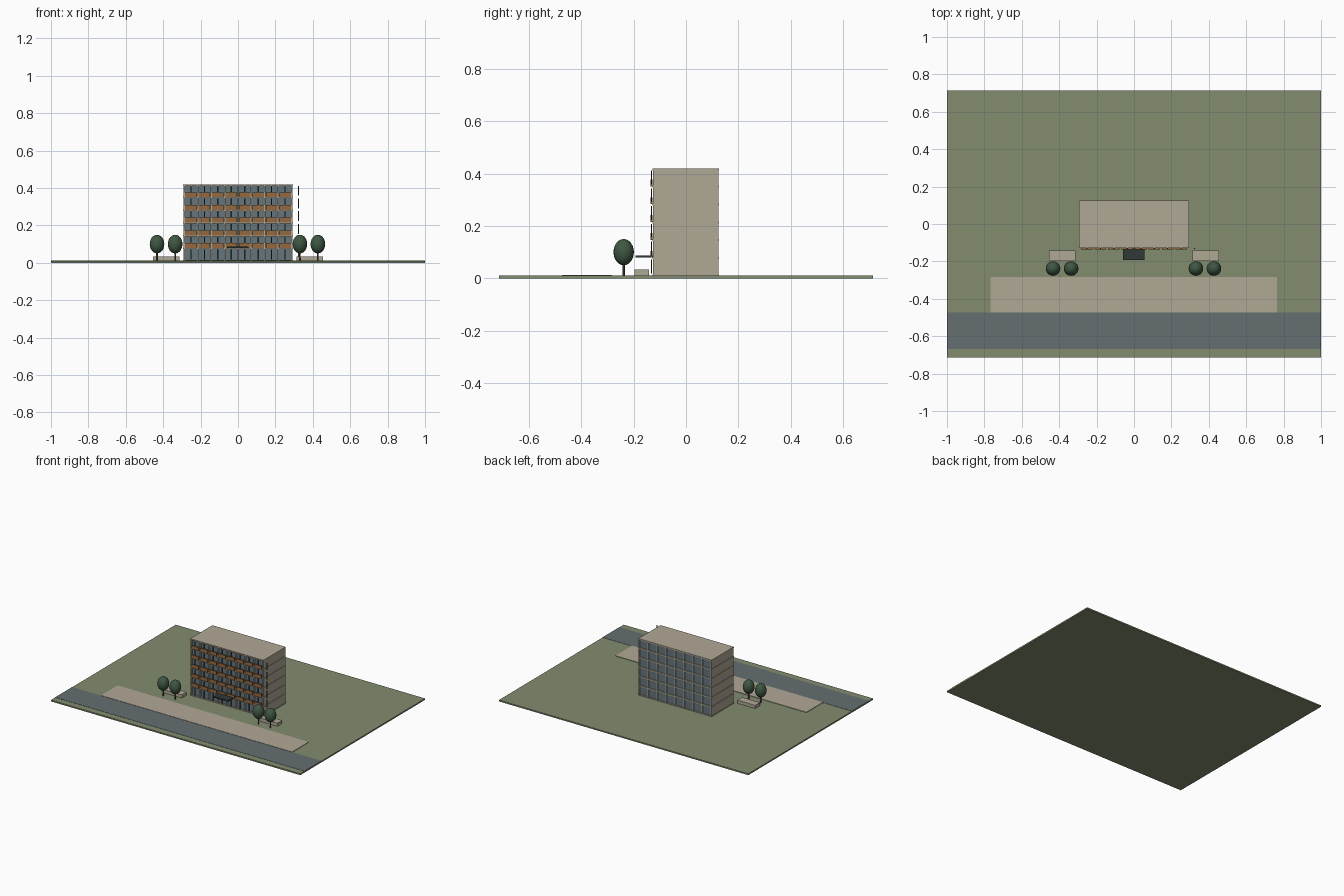
import bpy, bmesh
from mathutils import Matrix, Vector

if "Cube" in bpy.data.objects:
    bpy.data.objects.remove(bpy.data.objects["Cube"])


def material(name, hex_code):
    # sRGB hex to linear diffuse colour
    rgb = [int(hex_code[i:i + 2], 16) / 255 for i in (0, 2, 4)]
    lin = [c / 12.92 if c <= 0.04045 else ((c + 0.055) / 1.055) ** 2.4 for c in rgb]
    m = bpy.data.materials.new(name)
    m.diffuse_color = (*lin, 1)
    m.use_nodes = True
    m.node_tree.nodes["Principled BSDF"].inputs["Base Color"].default_value = m.diffuse_color
    return m


GRASS = material("grass green", "828C6E")
ASPHALT = material("asphalt grey", "656F71")
STONE = material("warm stone", "B0A896")
GLASS = material("window blue grey", "65757C")
WOOD = material("balcony brown", "95693F")
DARK = material("dark metal", "2E3A36")
LEAF = material("leaf green", "3E5742")
BARK = material("bark brown", "5E5143")


def finish(name, bm, mat):
    mesh = bpy.data.meshes.new(name)
    bm.to_mesh(mesh)
    bm.free()
    mesh.materials.append(mat)
    ob = bpy.data.objects.new(name, mesh)
    bpy.context.collection.objects.link(ob)
    return ob


def boxes(name, mat, spans):
    """One object from boxes given as (x0, x1, y0, y1, z0, z1)."""
    bm = bmesh.new()
    for x0, x1, y0, y1, z0, z1 in spans:
        centre = Vector(((x0 + x1) / 2, (y0 + y1) / 2, (z0 + z1) / 2))
        size = Matrix.Diagonal((x1 - x0, y1 - y0, z1 - z0, 1))
        bmesh.ops.create_cube(bm, size=1, matrix=Matrix.Translation(centre) @ size)
    return finish(name, bm, mat)


# Site
boxes("lawn", GRASS, [(-1, 1, -0.715, 0.715, 0, 0.01)])
boxes("road", ASPHALT, [(-1, 1, -0.667, -0.472, 0.005, 0.0115)])
boxes("forecourt", STONE, [(-0.768, 0.765, -0.473, -0.283, 0.005, 0.0135)])

# Building grid
BAYS, FLOORS = 8, 6
X0, BAY = -0.288, 0.072
Z0, STOREY = 0.01, 0.068
FRONT, BACK = -0.127, 0.125
column_x = [X0 + BAY * i for i in range(BAYS + 1)]
floor_z = [Z0 + STOREY * i for i in range(FLOORS + 1)]

boxes("glazed_core", GLASS, [(-0.286, 0.286, -0.118, 0.119, Z0, 0.414)])
boxes("side_walls", STONE,
      [(min(s * 0.284, s * 0.291), max(s * 0.284, s * 0.291), FRONT, BACK, Z0, 0.418)
       for s in (-1, 1)])
boxes("floor_slabs", STONE,
      [(-0.294, 0.294, FRONT - 0.001, BACK + 0.001, z - 0.004, z + 0.004)
       for z in floor_z[1:-1]])
boxes("base_slab", STONE, [(-0.294, 0.294, FRONT - 0.001, BACK + 0.001, 0.005, 0.014)])
boxes("roof_slab", STONE, [(-0.294, 0.294, FRONT - 0.001, BACK + 0.001, 0.411, 0.42)])

# Columns on the front and the back
boxes("columns", STONE,
      [(x - 0.004, x + 0.004, y0, y1, Z0, 0.415)
       for x in column_x for y0, y1 in ((FRONT, -0.116), (0.117, BACK))])

# Balcony panels on the upper floors
boxes("balcony_panels", WOOD,
      [(x + 0.005, x + BAY - 0.005, -0.135, -0.128, z + 0.001, z + 0.027)
       for x in column_x[:-1] for z in floor_z[1:-1]])

# Dark window posts, one per bay, with one free-standing row past the right end
boxes("window_posts", DARK,
      [(x + BAY / 2 - 0.003, x + BAY / 2 + 0.003, -0.134, -0.129, z + 0.009, z + 0.062)
       for x in column_x for z in floor_z[:-1]])

# Entrance canopy
boxes("entrance_canopy", DARK, [(-0.06, 0.056, -0.193, -0.12, 0.08, 0.088)])

# Planters and trees on both sides
boxes("planters", STONE,
      [(x, x + 0.142, -0.197, -0.142, 0.008, 0.033) for x in (-0.455, 0.312)])

for i, x in enumerate((-0.433, -0.336, 0.331, 0.427)):
    y = -0.238
    bm = bmesh.new()
    bmesh.ops.create_cone(bm, cap_ends=True, segments=10, radius1=0.005, radius2=0.004,
                          depth=0.06, matrix=Matrix.Translation((x, y, 0.038)))
    finish(f"tree_trunk_{i + 1}", bm, BARK)
    bm = bmesh.new()
    shape = Matrix.Translation((x, y, 0.1)) @ Matrix.Diagonal((0.039, 0.039, 0.05, 1))
    bmesh.ops.create_uvsphere(bm, u_segments=20, v_segments=12, radius=1, matrix=shape)
    for f in bm.faces:
        f.smooth = True
    finish(f"tree_crown_{i + 1}", bm, LEAF)
